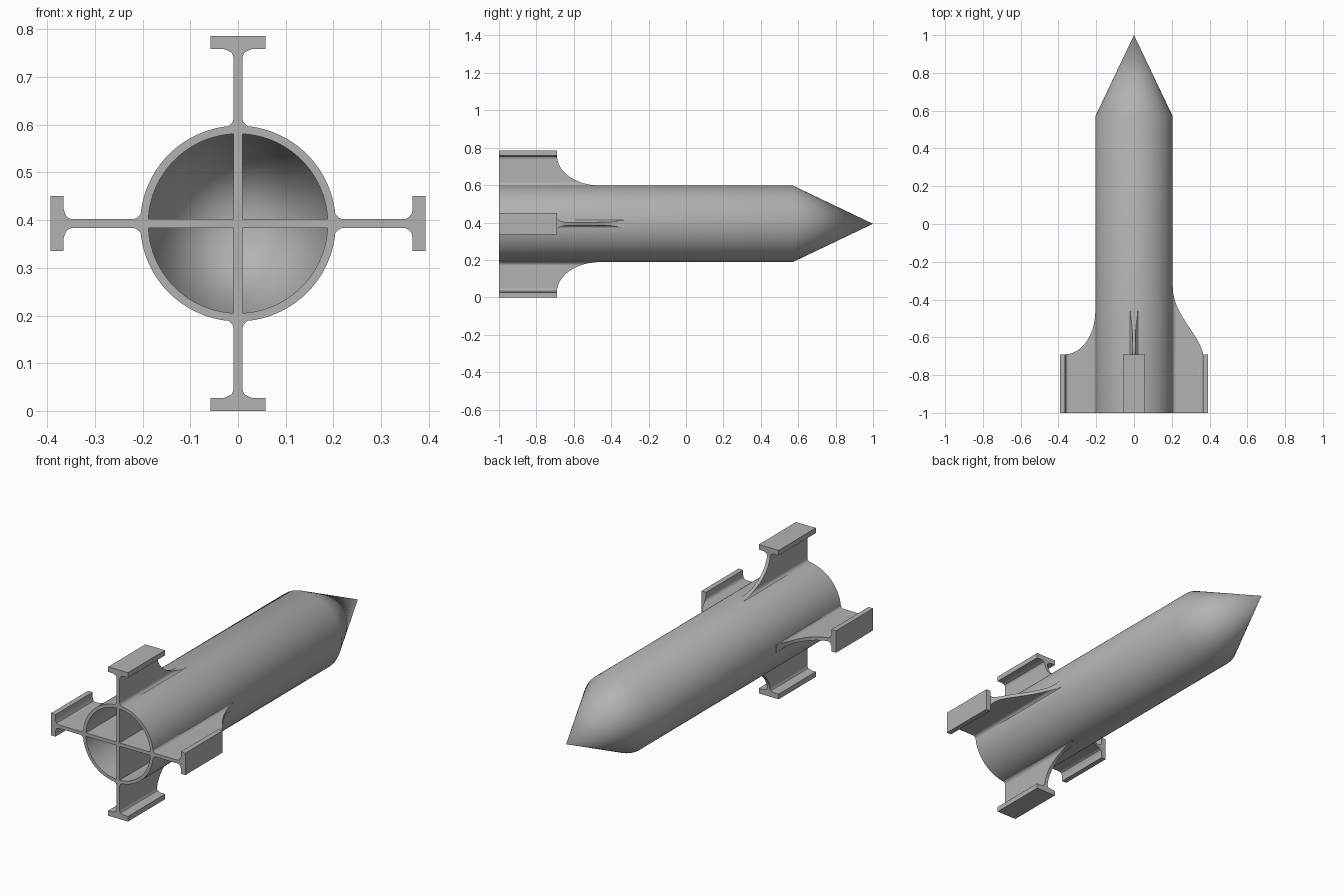
import bpy, bmesh, math
from mathutils import Vector, Matrix
from mathutils.geometry import interpolate_bezier

if "Cube" in bpy.data.objects:
    bpy.data.objects.remove(bpy.data.objects["Cube"])

CENTRE = Vector((0, 0, 0.393))
REAR = -1.0
R_OUT, R_IN = 0.205, 0.188
HALF_WEB = 0.009
FILLET = 0.021
CAP_R, TIP_R, CAP_HALF = 0.366, 0.393, 0.058
CAP_FRONT = -0.69

grey = bpy.data.materials.new("light grey")
grey.use_nodes = True
grey.diffuse_color = (0.45, 0.45, 0.45, 1)
grey.node_tree.nodes["Principled BSDF"].inputs["Base Color"].default_value = grey.diffuse_color


def finish(bm, name):
    bmesh.ops.recalc_face_normals(bm, faces=bm.faces)
    mesh = bpy.data.meshes.new(name)
    bm.to_mesh(mesh)
    bm.free()
    mesh.materials.append(grey)
    obj = bpy.data.objects.new(name, mesh)
    obj.location = CENTRE
    bpy.context.collection.objects.link(obj)
    bpy.ops.object.select_all(action="DESELECT")
    obj.select_set(True)
    bpy.context.view_layer.objects.active = obj
    bpy.ops.object.shade_smooth_by_angle(angle=math.radians(30))
    return obj


# Hollow body with pointed nose, turned around the long axis
bm = bmesh.new()
profile = [(0, 1), (R_OUT, 0.57), (R_OUT, REAR), (R_IN, REAR), (R_IN, 0.57), (0, 0.96)]
verts = [bm.verts.new((r, y, 0)) for r, y in profile]
edges = [bm.edges.new(pair) for pair in zip(verts, verts[1:])]
bmesh.ops.spin(bm, geom=verts + edges, cent=(0, 0, 0), axis=(0, 1, 0),
               angle=math.tau, steps=96)
bmesh.ops.remove_doubles(bm, verts=bm.verts, dist=1e-5)
finish(bm, "body_shell")

# Crossed webs inside the tail
for name, size in (("inner_web_upright", (2 * HALF_WEB, 2 * R_IN + 0.004)),
                   ("inner_web_level", (2 * R_IN + 0.004, 2 * HALF_WEB))):
    bm = bmesh.new()
    length = CAP_FRONT - REAR
    bmesh.ops.create_cube(bm, size=1, matrix=Matrix.Translation((0, REAR + length / 2, 0))
                          @ Matrix.Diagonal((size[0], length, size[1], 1)))
    finish(bm, name)


def half_width(r):
    """Web half thickness, flaring at the body and under the end plate."""
    gap = max(0, min(r - R_OUT + 0.003, CAP_R - r))
    k = max(0, FILLET - gap)
    return HALF_WEB + FILLET - math.sqrt(max(0, FILLET ** 2 - k ** 2))


def fin(name, angle, root_front, handle_a, handle_b):
    """Fin made of rows from root to end plate, each with its own front edge."""
    curve = interpolate_bezier(Vector((R_OUT, root_front, 0)), Vector((*handle_a, 0)),
                               Vector((*handle_b, 0)), Vector((CAP_R, CAP_FRONT, 0)), 40)
    rows = [(R_OUT - 0.011, half_width(R_OUT - 0.011), root_front)]
    rows += [(p.x, half_width(p.x), p.y) for p in curve]
    rows += [(CAP_R, CAP_HALF, CAP_FRONT), (TIP_R, CAP_HALF, CAP_FRONT)]
    bm = bmesh.new()
    rings = [[bm.verts.new(c) for c in ((-w, REAR, r), (w, REAR, r), (w, y, r), (-w, y, r))]
             for r, w, y in rows]
    for low, high in zip(rings, rings[1:]):
        for i in range(4):
            j = (i + 1) % 4
            bm.faces.new((low[i], low[j], high[j], high[i]))
    bm.faces.new(rings[0])
    bm.faces.new(rings[-1])
    # Remove the zero-area slivers where the plate steps outward
    bmesh.ops.dissolve_degenerate(bm, dist=1e-6, edges=bm.edges)
    bmesh.ops.rotate(bm, verts=bm.verts, cent=(0, 0, 0),
                     matrix=Matrix.Rotation(math.radians(angle), 3, "Y"))
    finish(bm, name)


# Four fins; the left one sweeps further forward
short_sweep = (-0.46, (R_OUT, -0.587), (0.277, CAP_FRONT))
long_sweep = (-0.33, (R_OUT, -0.48), (0.345, -0.58))
fin("top_fin", 0, *short_sweep)
fin("left_fin", 90, *long_sweep)
fin("bottom_fin", 180, *short_sweep)
fin("right_fin", 270, *short_sweep)
